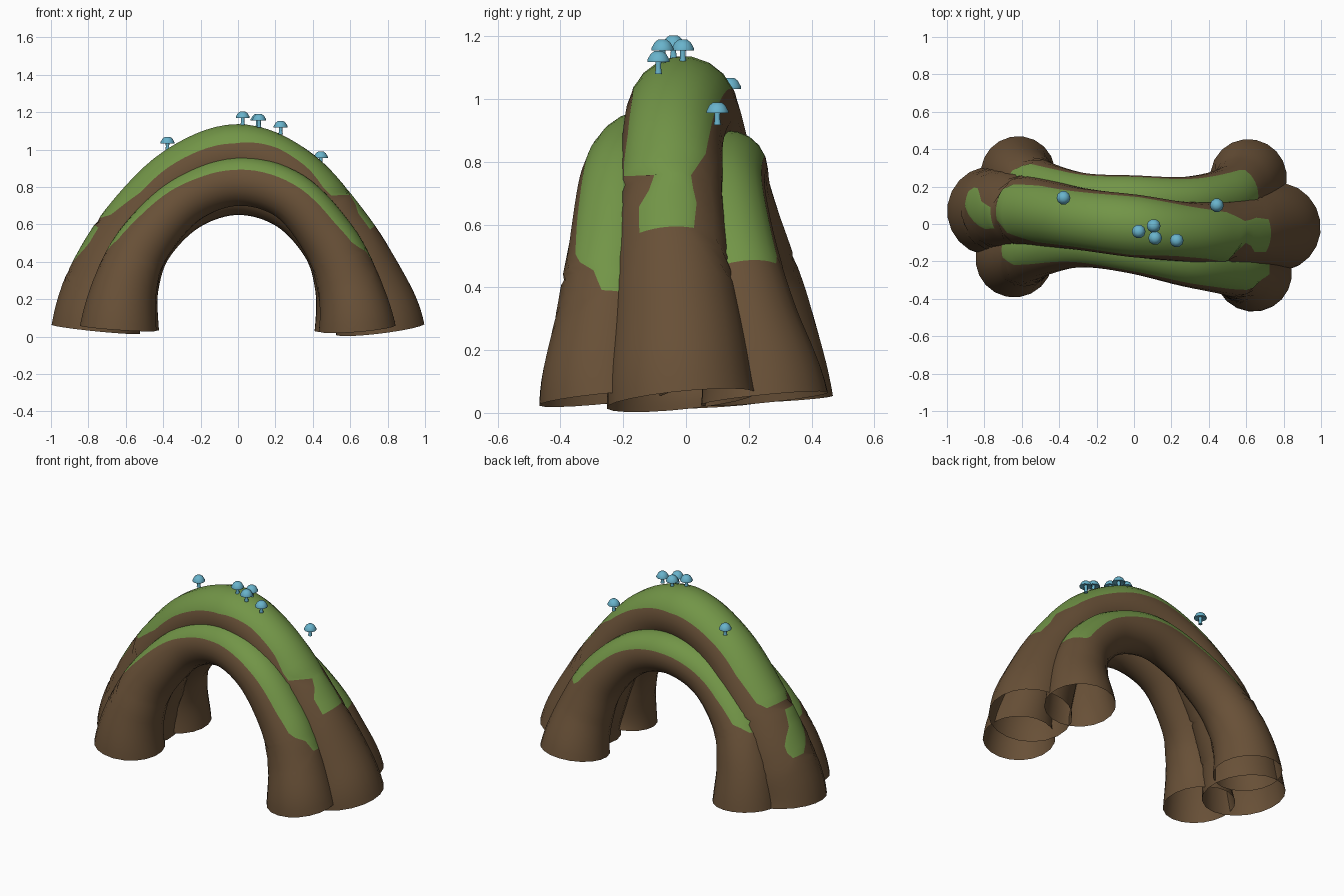
import bpy, bmesh, math
from mathutils import Vector

cube = bpy.data.objects.get("Cube")
if cube:
    bpy.data.objects.remove(cube, do_unlink=True)


def material(name, rgb):
    m = bpy.data.materials.new(name)
    m.use_nodes = True
    m.diffuse_color = (*rgb, 1)
    node = next(n for n in m.node_tree.nodes if n.type == 'BSDF_PRINCIPLED')
    node.inputs["Base Color"].default_value = (*rgb, 1)
    node.inputs["Roughness"].default_value = 0.9
    return m


BARK = material("bark_brown", (0.138, 0.08, 0.038))
MOSS = material("moss_green", (0.168, 0.3, 0.063))
BLUE = material("mushroom_blue", (0.14, 0.45, 0.6))

STEPS = 8        # rings per path segment
MOSS_SIDES = 7   # faces across the mossy top
BARK_SIDES = 13  # faces around the rest


def finish(bm, name, mats):
    me = bpy.data.meshes.new(name)
    bm.to_mesh(me)
    bm.free()
    for m in mats:
        me.materials.append(m)
    for p in me.polygons:
        p.use_smooth = True
    ob = bpy.data.objects.new(name, me)
    bpy.context.collection.objects.link(ob)
    return ob


def spline(pts, t):
    """Point and direction on a smooth path of (x, y, z, radius) points."""
    def phantom(end, nxt):
        g = 2 * end - nxt
        g.x = nxt.x + 0.8 * (end.x - nxt.x)   # feet stand nearly upright
        lean = 0.2 if end.x > 0 else 0.1      # and lean a little backward
        g.y = nxt.y + lean * (nxt.z - end.z)
        return g
    p = [phantom(pts[0], pts[1])] + pts + [phantom(pts[-1], pts[-2])]
    i = min(int(t), len(pts) - 2)
    u = t - i
    a, b, c, d = p[i:i + 4]
    k1, k2, k3 = (c - a) / 2, a - 2.5 * b + 2 * c - d / 2, (3 * (b - c) + d - a) / 2
    return b + k1 * u + k2 * u * u + k3 * u ** 3, (k1 + 2 * k2 * u + 3 * k3 * u * u).to_3d()


def edge_angles(keys, t):
    """Moss edge angles at t, in degrees from the outer crest."""
    if t <= keys[0][0]:
        return keys[0][1:]
    for (t0, a0, b0), (t1, a1, b1) in zip(keys, keys[1:]):
        if t <= t1:
            f = (t - t0) / (t1 - t0)
            return a0 + (a1 - a0) * f, b0 + (b1 - b0) * f
    return keys[-1][1:]


def arch(name, path, keys, spans):
    """Open tube along the path, with moss faces between the edge angles."""
    pts = [Vector(p) for p in path]
    n = (len(pts) - 1) * STEPS
    bm = bmesh.new()
    rings = []
    for i in range(n + 1):
        t = i / STEPS
        p, tangent = spline(pts, t)
        tangent.normalize()
        side = Vector((0, 1, 0))
        side = (side - tangent * side.dot(tangent)).normalized()
        crest = tangent.cross(side)
        lo, hi = edge_angles(keys, t)
        angles = [lo + (hi - lo) * j / MOSS_SIDES for j in range(MOSS_SIDES)]
        angles += [hi + (360 + lo - hi) * j / BARK_SIDES for j in range(BARK_SIDES)]
        rings.append([bm.verts.new(p.to_3d() + p.w * (
            crest * math.cos(math.radians(a)) + side * math.sin(math.radians(a))))
            for a in angles])
    count = MOSS_SIDES + BARK_SIDES
    for i in range(n):
        mid = (i + 0.5) / STEPS
        mossy = any(s < mid < e for s, e in spans)
        for j in range(count):
            k = (j + 1) % count
            f = bm.faces.new((rings[i][j], rings[i][k], rings[i + 1][k], rings[i + 1][j]))
            f.material_index = int(mossy and j < MOSS_SIDES)
    bmesh.ops.recalc_face_normals(bm, faces=bm.faces)
    return finish(bm, name, (BARK, MOSS))


# Tall middle arch, with a detached moss patch near one foot
arch("middle_arch",
     [(-.76, .07, .04, .24), (-.70, .08, .28, .22), (-.55, .07, .575, .19),
      (-.31, .03, .85, .167), (0, -.01, .97, .168), (.30, -.045, .85, .162),
      (.55, -.045, .54, .18), (.70, -.025, .235, .217), (.76, -.015, .04, .24)],
     [(.7, -60, 60), (1, 4, 26), (1.125, -8, 32), (1.25, -18, 32), (1.375, -26, 24),
      (1.5, -31, 12), (1.75, -30, 4), (1.875, -15, 35), (2, -38, 48), (2.5, -58, 60),
      (3.2, -62, 64), (4, -68, 68), (4.6, -57, 60), (5.1, -58, 50), (5.375, -64, 42),
      (5.5, -62, 32), (5.625, -18, 22), (5.75, -24, 24), (5.875, -36, 27),
      (6.125, -35, 22), (6.5, -60, 60)],
     [(1, 1.75), (1.875, 6.125)])

# Lower arch along the front
arch("front_arch",
     [(-.64, -.185, .045, .208), (-.60, -.17, .28, .172), (-.5, -.13, .5, .148),
      (-.28, -.1, .73, .132), (0, -.135, .83, .132), (.28, -.2, .75, .134),
      (.49, -.23, .51, .148), (.59, -.25, .28, .17), (.637, -.262, .045, .208)],
     [(1, -60, 60), (1.5, -10, 25), (1.75, -32, 40), (2.2, -40, 55), (2.8, -48, 60),
      (3.4, -57, 60), (4, -62, 60), (5, -62, 60), (5.8, -58, 55), (6.25, -50, 45),
      (6.375, -40, 40), (6.5, -20, 38), (6.75, -8, 32), (7.2, -60, 60)],
     [(1.5, 6.75)])

# Lower arch along the back
arch("back_arch",
     [(-.62, .27, .045, .2), (-.59, .24, .28, .17), (-.49, .19, .5, .146),
      (-.27, .145, .695, .128), (0, .135, .775, .125), (.27, .125, .70, .128),
      (.48, .15, .5, .144), (.575, .195, .28, .168), (.612, .25, .045, .205)],
     [(1, -60, 60), (1.625, -15, 30), (1.875, -40, 60), (2.5, -55, 68), (4, -60, 70),
      (5.2, -60, 64), (5.8, -60, 64), (6.25, -55, 62), (6.375, -52, 55), (7, -60, 60)],
     [(1.625, 6.375)])


def mushroom(name, top):
    """Domed cap with a hollow underside on a thin stem, turned from a profile."""
    profile = [(.014, -.002), (.027, -.012), (.037, -.03), (.037, -.037),
               (.01, -.031), (.009, -.055), (.012, -.075)]
    sides = 10
    bm = bmesh.new()
    rings = [[bm.verts.new((top[0] + r * math.cos(math.tau * i / sides),
                            top[1] + r * math.sin(math.tau * i / sides), top[2] + z))
              for i in range(sides)] for r, z in profile]
    for a, b in zip(rings, rings[1:]):
        for i in range(sides):
            k = (i + 1) % sides
            bm.faces.new((a[i], b[i], b[k], a[k]))
    bm.faces.new(rings[0])
    bm.faces.new(rings[-1][::-1])
    bmesh.ops.recalc_face_normals(bm, faces=bm.faces)
    ob = finish(bm, name, (BLUE,))
    bpy.context.view_layer.objects.active = ob
    ob.select_set(True)
    bpy.ops.object.shade_smooth_by_angle(angle=math.radians(50))
    ob.select_set(False)


bpy.ops.object.select_all(action='DESELECT')
SPOTS = [(-.377, .14, 1.07), (.025, -.04, 1.205), (.105, -.01, 1.192),
         (.113, -.075, 1.192), (.228, -.088, 1.155), (.443, .1, .992)]
for i, spot in enumerate(SPOTS):
    mushroom(f"mushroom_{i + 1}", spot)
